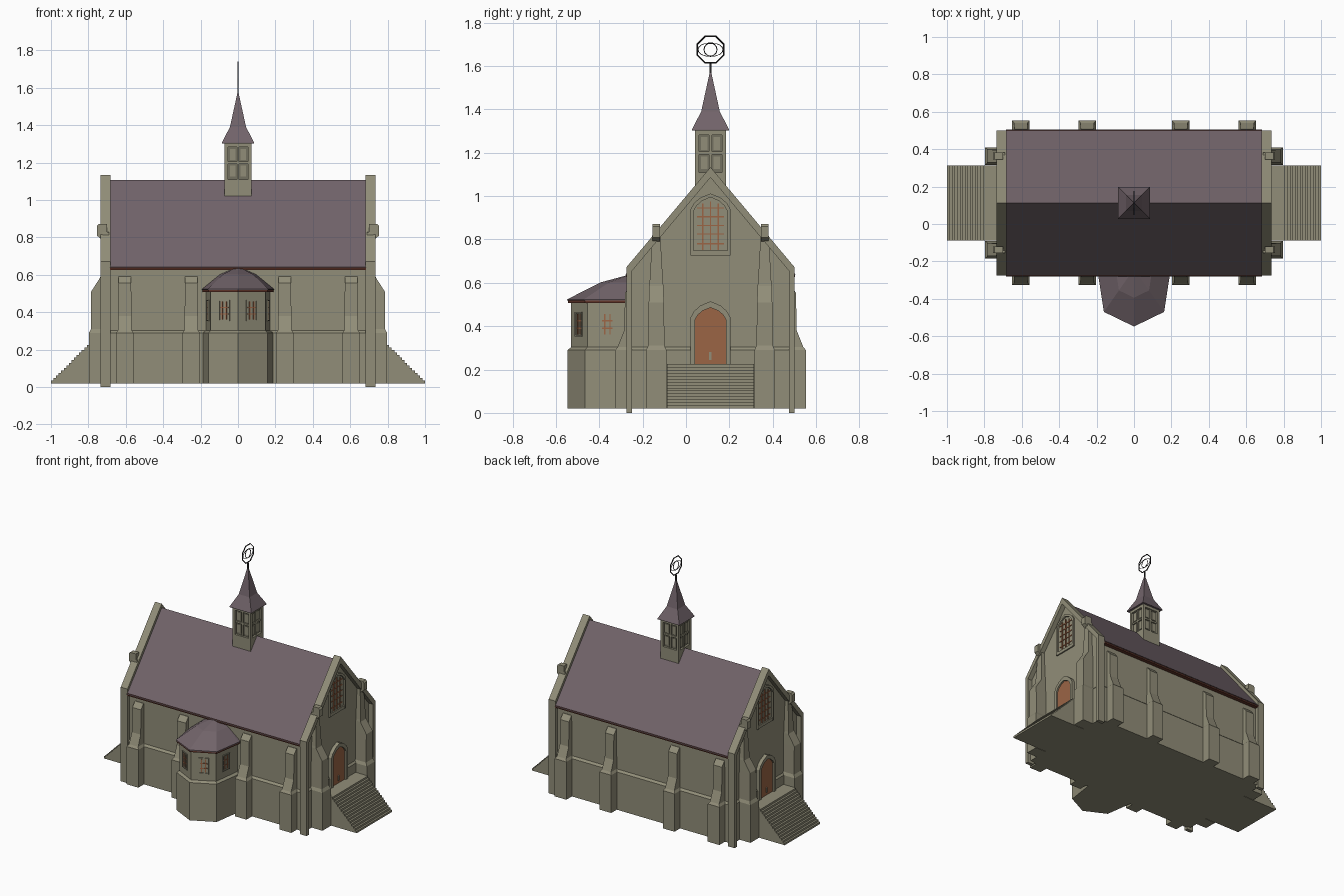
import bpy, bmesh, math
from mathutils import Vector as V

if "Cube" in bpy.data.objects:
    bpy.data.objects.remove(bpy.data.objects["Cube"])

C = 0.113          # y of the ridge line
UP = V((0, 0, 1))


def mat(name, r, g, b):
    m = bpy.data.materials.new(name)
    m.diffuse_color = (r, g, b, 1)
    m.use_nodes = True
    m.node_tree.nodes["Principled BSDF"].inputs["Base Color"].default_value = m.diffuse_color
    return m


STONE = mat("stone", .285, .270, .190)
SHADE = mat("dark_stone", .17, .16, .115)
SLATE = mat("slate", .165, .125, .142)
WOOD = mat("door_wood", .33, .128, .060)
TRIM = mat("eave_trim", .12, .035, .022)
IRON = mat("iron", .022, .020, .022)


def finish(name, bm, m):
    bmesh.ops.recalc_face_normals(bm, faces=bm.faces)
    me = bpy.data.meshes.new(name)
    bm.to_mesh(me)
    bm.free()
    me.materials.append(m)
    o = bpy.data.objects.new(name, me)
    bpy.context.collection.objects.link(o)
    return o


def loft(name, rings, m):
    """Solid through rings of equal point count, capped at both ends."""
    bm = bmesh.new()
    vs = [[bm.verts.new(p) for p in r] for r in rings]
    n = len(vs[0])
    for a, b in zip(vs, vs[1:]):
        for i in range(n):
            j = (i + 1) % n
            bm.faces.new((a[i], a[j], b[j], b[i]))
    bm.faces.new(vs[0])
    bm.faces.new(vs[-1])
    return finish(name, bm, m)


def prism(name, pts, d0, d1, m, o=(0, 0, 0), u=(1, 0, 0), n=(0, 1, 0)):
    """Profile in (u, up) pushed along n from d0 to d1."""
    o, u, n = V(o), V(u), V(n)
    return loft(name, [[o + u * a + UP * b + n * d for a, b in pts] for d in (d0, d1)], m)


def rect(a0, a1, b0, b1):
    return [(a0, b0), (a1, b0), (a1, b1), (a0, b1)]


def ring4(x0, x1, y0, y1, z):
    return [(x0, y0, z), (x1, y0, z), (x1, y1, z), (x0, y1, z)]


def box(name, x0, x1, y0, y1, z0, z1, m):
    return loft(name, [ring4(x0, x1, y0, y1, z0), ring4(x0, x1, y0, y1, z1)], m)


def arch(w, z0, spring, apex):
    h = apex - spring
    return [(-w, z0), (-w, spring), (-w * .82, spring + h * .4), (-w * .5, spring + h * .74),
            (0, apex), (w * .5, spring + h * .74), (w * .82, spring + h * .4), (w, spring), (w, z0)]


# Main walls, plinth with sloped ledge
prism("main_walls", [(-.362, .1), (.362, .1), (.362, .655), (0, 1.086), (-.362, .655)], -.70, .70,
      STONE, o=(0, C, 0), u=(0, 1, 0), n=(1, 0, 0))
loft("plinth", [ring4(-a, a, C - b, C + b, z) for a, b, z in
                ((.711, .377, .02), (.711, .377, .29), (.70, .362, .303))], STONE)

# Nave roof and eave boards
prism("main_roof", [(-.393, .636), (0, 1.106), (.393, .636), (.37, .636), (0, 1.078), (-.37, .636)],
      -.684, .684, SLATE, o=(0, C, 0), u=(0, 1, 0), n=(1, 0, 0))
for s in (-1, 1):
    prism("eave_board", rect(.355, .39, .626, .642), -.684, .684, TRIM,
          o=(0, C, 0), u=(0, s, 0), n=(1, 0, 0))

# Long-side buttresses
for s in (-1, 1):
    for x in (-.605, -.25, .25, .605):
        lv = ((.02, .046, .44), (.29, .046, .44), (.305, .036, .428), (.38, .035, .398),
              (.555, .034, .394), (.59, .034, .365))
        loft("side_buttress", [ring4(x - w, x + w, C + s * .34, C + s * d, z) for z, w, d in lv], STONE)

# The two gable ends
for s in (-1, 1):
    end = dict(o=(0, C, 0), u=(0, 1, 0), n=(s, 0, 0))
    outer = [(-.388, 0), (-.388, .672), (0, 1.134), (.388, .672), (.388, 0)]
    inner = [(.362, 0), (.362, .655), (0, 1.086), (-.362, .655), (-.362, 0)]
    prism("gable_coping", outer + inner, .682, .735, STONE, **end)

    # Stepped gable buttresses with small pinnacles
    for t in (-1, 1):
        y = C + t * .25
        lv = ((.02, .797, .047), (.29, .797, .047), (.31, .785, .038), (.51, .785, .035),
              (.585, .737, .033), (.60, .735, .031), (.83, .725, .018))
        loft("gable_buttress", [ring4(s * .69, s * d, y - w, y + w, z) for z, d, w in lv], STONE)
        loft("pinnacle", [ring4(s * .70, s * d, y - .018, y + .018, z) for z, d in
                          ((.79, .73), (.81, .755), (.86, .755), (.872, .745))], STONE)

    # Door with pointed surround
    prism("door", arch(.072, .225, .43, .487), .70, .714, WOOD, **end)
    prism("door_surround", arch(.092, .225, .44, .515) + arch(.071, .225, .43, .486)[::-1],
          .69, .725, STONE, **end)
    prism("door_handle", rect(-.006, .004, .245, .28), .714, .720, STONE, **end)

    # Gable window
    prism("window_surround", arch(.092, .727, .94, 1.012) + arch(.078, .727, .93, .995)[::-1],
          .69, .712, STONE, **end)
    prism("window_sill", rect(-.09, .09, .727, .75), .69, .709, STONE, **end)
    for a, top in ((-.036, .965), (0, .975), (.036, .965)):
        prism("window_bar", rect(a - .003, a + .003, .752, top), .698, .706, WOOD, **end)
    for z in (.78, .825, .865, .905, .945):
        prism("window_crossbar", rect(-.062, .062, z - .003, z + .003), .698, .705, WOOD, **end)

    # Flight of steps
    n, st = 15, .2055 / 15
    prof = [(.69, .02), (1, .02)]
    for i in range(n):
        prof += [(1 - i * st, .02 + (i + 1) * st), (1 - (i + 1) * st, .02 + (i + 1) * st)]
    prism("steps", prof + [(.69, .2255)], -.2, .2, STONE, o=(0, C, 0), u=(s, 0, 0))

# Apse
LOW = [(-.187, -.27), (-.158, -.467), (0, -.546), (.158, -.467), (.187, -.27)]
HIGH = [(-.170, -.27), (-.146, -.455), (0, -.530), (.146, -.455), (.170, -.27)]


def apse(pts, z, k=1.0):
    return [(x * k, -.24 + (y + .24) * k, z) for x, y in pts] + \
           [(x * k, -.22, z) for x in (pts[-1][0], pts[0][0])]


loft("apse_walls", [apse(LOW, .02), apse(LOW, .29), apse(HIGH, .303), apse(HIGH, .52)], STONE)
EAVE = [(-.192, -.27), (-.161, -.470), (0, -.548), (.161, -.470), (.192, -.27)]
loft("apse_eave", [apse(EAVE, .507, .985), apse(EAVE, .518, .985)], TRIM)
loft("apse_roof", [apse(EAVE, .518), apse(EAVE, .524), apse(EAVE, .602, .5), apse(EAVE, .642, .02)], SLATE)

# Apse windows, one on each facet
for (ax, ay), (bx, by) in zip(HIGH, HIGH[1:]):
    a, b = V((ax, ay, 0)), V((bx, by, 0))
    u = (b - a).normalized()
    f = dict(o=(a + b) / 2, u=u, n=u.cross(UP))
    for p in (rect(-.034, -.027, .352, .466), rect(.027, .034, .352, .466),
              rect(-.034, .034, .352, .359), rect(-.034, .034, .459, .466)):
        prism("apse_window_frame", p, -.005, .006, STONE, **f)
    for c in (-.012, .012):
        prism("apse_window_bar", rect(c - .003, c + .003, .362, .456), -.003, .004, WOOD, **f)
    for z in (.39, .425):
        prism("apse_window_crossbar", rect(-.024, .024, z - .003, z + .003), -.003, .003, WOOD, **f)

# Bell turret
H = .071
box("turret_base", -H, H, C - H, C + H, 1.0, 1.11, STONE)
box("turret_core", -.056, .056, C - .056, C + .056, 1.1, 1.3, SHADE)
box("turret_cornice", -H, H, C - H, C + H, 1.283, 1.306, STONE)
for sx in (-1, 1):
    for sy in (-1, 1):
        box("turret_post", sx * .053, sx * H, C + sy * .053, C + sy * H, 1.1, 1.3, STONE)
for k in range(4):
    t = k * math.pi / 2
    u = V((round(math.cos(t)), round(math.sin(t)), 0))
    f = dict(o=(0, C, 0), u=u, n=u.cross(UP))
    prism("turret_mullion", rect(-.006, .006, 1.1, 1.29), .05, .065, STONE, **f)
    prism("turret_transom", rect(-.055, .055, 1.193, 1.205), .05, .065, STONE, **f)
    for a in (-.029, .029):
        for z in (1.155, 1.243):
            prism("turret_pane", rect(a - .015, a + .015, z - .029, z + .029), .05, .060, STONE, **f)

# Turret spire with flared foot
loft("spire", [ring4(-h, h, C - h, C + h, z) for h, z in
               ((.086, 1.302), (.086, 1.307), (.043, 1.39), (.002, 1.578))], SLATE)

# Finial: pole, faceted ring, inner circle and lens
box("finial_pole", -.004, .004, C - .004, C + .004, 1.55, 1.612, IRON)
for nm, r, seg, sq, th in (("finial_ring", .066, 8, 1, .0038), ("finial_circle", .03, 14, 1, .0022),
                           ("finial_lens", .058, 16, .55, .0022)):
    bm = bmesh.new()
    rows = []
    for i in range(seg):
        a = math.tau * (i + (.5 if seg == 8 else 0)) / seg
        rows.append([bm.verts.new((th * math.sin(b), C + (r + th * math.cos(b)) * math.cos(a),
                                   1.676 + sq * (r + th * math.cos(b)) * math.sin(a)))
                     for b in [math.tau * j / 6 for j in range(6)]])
    for i in range(seg):
        for j in range(6):
            p, q = rows[i], rows[(i + 1) % seg]
            bm.faces.new((p[j], p[(j + 1) % 6], q[(j + 1) % 6], q[j]))
    finish(nm, bm, IRON)
